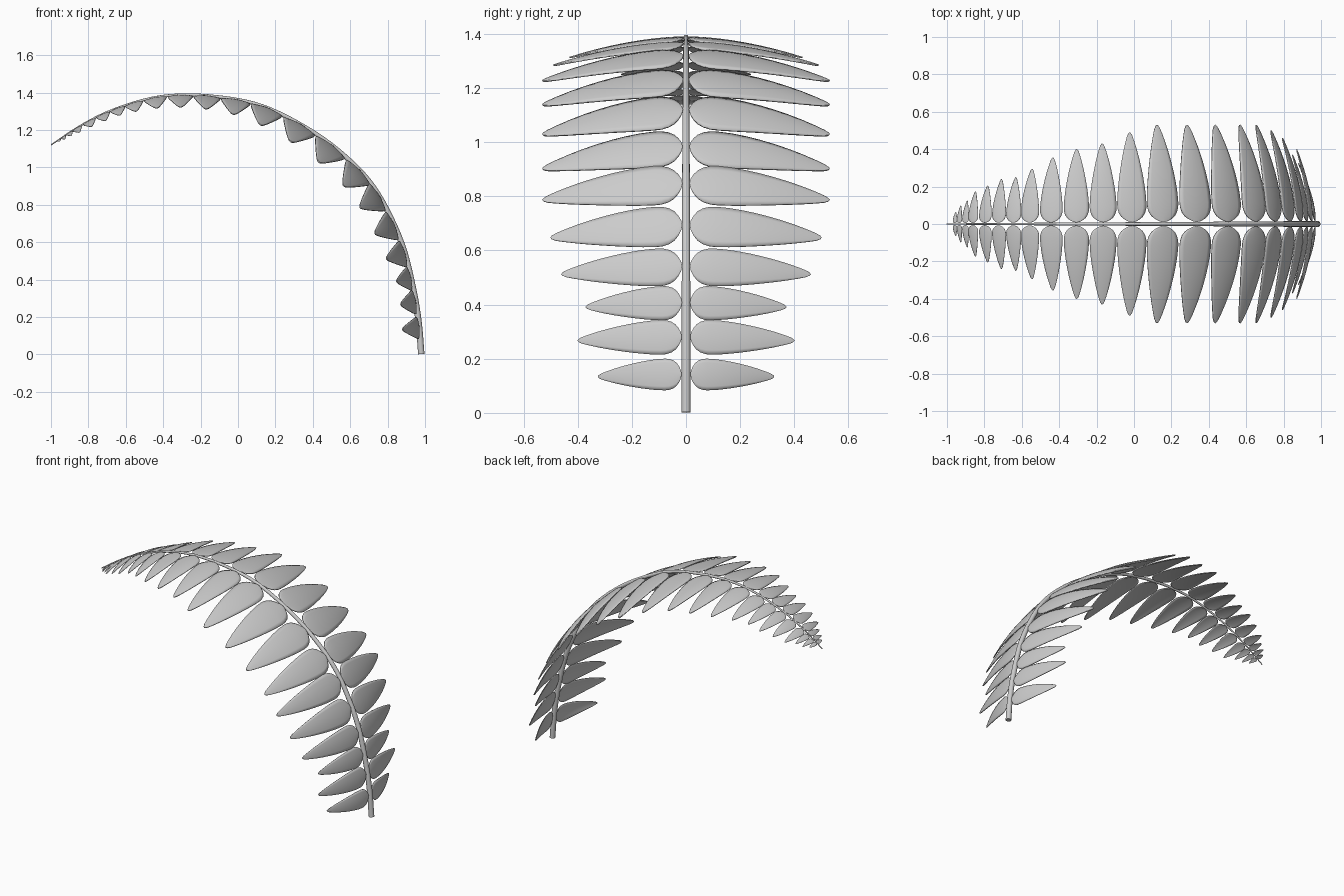
import bpy
import math
from mathutils import Vector

if "Cube" in bpy.data.objects:
    bpy.data.objects.remove(bpy.data.objects["Cube"])

# Arching midrib path in the XZ plane
KEYS = [(0.98, 0.002), (0.965, 0.18), (0.935, 0.36), (0.880, 0.58), (0.787, 0.79),
        (0.688, 0.942), (0.54, 1.087), (0.372, 1.207), (0.166, 1.314), (-0.02, 1.365),
        (-0.265, 1.388), (-0.47, 1.369), (-0.685, 1.302), (-0.85, 1.219), (-1.0, 1.12)]
K = [Vector((x, 0, z)) for x, z in KEYS]
K = [2 * K[0] - K[1]] + K + [2 * K[-1] - K[-2]]
STEPS = 2000


def path(t):
    """Smooth curve through the key points, t from 0 to 1."""
    s = t * (len(K) - 3)
    i = min(int(s), len(K) - 4)
    f = s - i
    a, b, c, d = K[i:i + 4]
    return 0.5 * (2*b + (c - a)*f + (2*a - 5*b + 4*c - d)*f*f + (3*b - a - 3*c + d)*f**3)


SAMPLES = [path(i / STEPS) for i in range(STEPS + 1)]


def nearest(axis, value):
    limit = STEPS // 2 if axis == 2 else STEPS + 1
    return min(range(limit), key=lambda i: abs(SAMPLES[i][axis] - value))


# Stem: tapered bevelled curve
cu = bpy.data.curves.new("stem", 'CURVE')
cu.dimensions = '3D'
cu.bevel_depth = 0.017
cu.bevel_resolution = 4
cu.use_fill_caps = True
sp = cu.splines.new('POLY')
N = 60
sp.points.add(N)
for i in range(N + 1):
    sp.points[i].co = (*path(i / N), 1)
    sp.points[i].radius = 1 - 0.82 * (i / N) ** 1.4
stem = bpy.data.objects.new("stem", cu)
bpy.context.collection.objects.link(stem)
bpy.context.view_layer.objects.active = stem
stem.select_set(True)
bpy.ops.object.convert(target='MESH')
bpy.ops.object.shade_smooth_by_angle(angle=math.radians(60))
bpy.context.object.select_set(False)

# Leaflet attachment points (by height low down, by x further along) and reach
heights = [0.143, 0.28, 0.407, 0.54, 0.692, 0.846, 0.982]
xs = [0.502, 0.335, 0.158, -0.01, -0.165, -0.308, -0.443, -0.558, -0.646,
      -0.724, -0.797, -0.862, -0.902, -0.935, -0.958]
reach = [0.325, 0.40, 0.37, 0.46, 0.50, 0.53, 0.53, 0.53, 0.53, 0.53, 0.49,
         0.43, 0.40, 0.355, 0.295, 0.25, 0.24, 0.205, 0.175, 0.125, 0.10, 0.065]
droop = [0.28, 0.205, 0.215, 0.225, 0.225, 0.225, 0.225, 0.215, 0.2, 0.185] + [0.165] * 12
idx = [nearest(2, z) for z in heights] + [nearest(0, x) for x in xs]

# Half-width outline of a leaflet along its length
OUTLINE = [(0, 0), (0.008, 0.24), (0.03, 0.5), (0.06, 0.73), (0.10, 0.89),
           (0.15, 0.98), (0.20, 1), (0.30, 0.97), (0.40, 0.905), (0.50, 0.82),
           (0.60, 0.715), (0.70, 0.595), (0.80, 0.455), (0.90, 0.29),
           (0.96, 0.175), (0.99, 0.08), (1, 0)]
ACROSS = 8


def leaflet(k):
    i = idx[k]
    c = SAMPLES[i]
    tan = (SAMPLES[min(i + 1, STEPS)] - SAMPLES[i - 1]).normalized()
    inward = Vector((-tan.z, 0, tan.x))
    gaps = [(SAMPLES[idx[j]] - c).length for j in (k - 1, k + 1) if 0 <= j < len(idx)]
    half = 0.5 * sum(gaps) / len(gaps) * (0.84 if k == 0 else 0.96)
    start = 0.017 * (1 - 0.7 * i / STEPS)
    drop = reach[k] * droop[k]
    verts, faces = [], []
    for t, w in OUTLINE:
        for j in range(ACROSS + 1):
            v = 2 * j / ACROSS - 1
            depth = drop * t ** 1.75 + 0.1 * half * w * v * v
            p = c + tan * (half * w * v) + inward * depth
            verts.append((p.x, start + (reach[k] - start) * t, p.z))
    n = ACROSS + 1
    for a in range(len(OUTLINE) - 1):
        for b in range(ACROSS):
            q = a * n + b
            faces.append((q, q + 1, q + n + 1, q + n))
    me = bpy.data.meshes.new("leaflet_pair")
    me.from_pydata(verts, [], faces)
    for f in me.polygons:
        f.use_smooth = True
    ob = bpy.data.objects.new(f"leaflet_pair_{k + 1}", me)
    bpy.context.collection.objects.link(ob)
    weld = ob.modifiers.new("close_ends", 'WELD')
    weld.merge_threshold = 0.00005
    thick = ob.modifiers.new("thickness", 'SOLIDIFY')
    thick.thickness = 0.07 * half
    thick.offset = 0
    ob.modifiers.new("other_side", 'MIRROR').use_axis = (False, True, False)


for k in range(len(idx)):
    leaflet(k)
